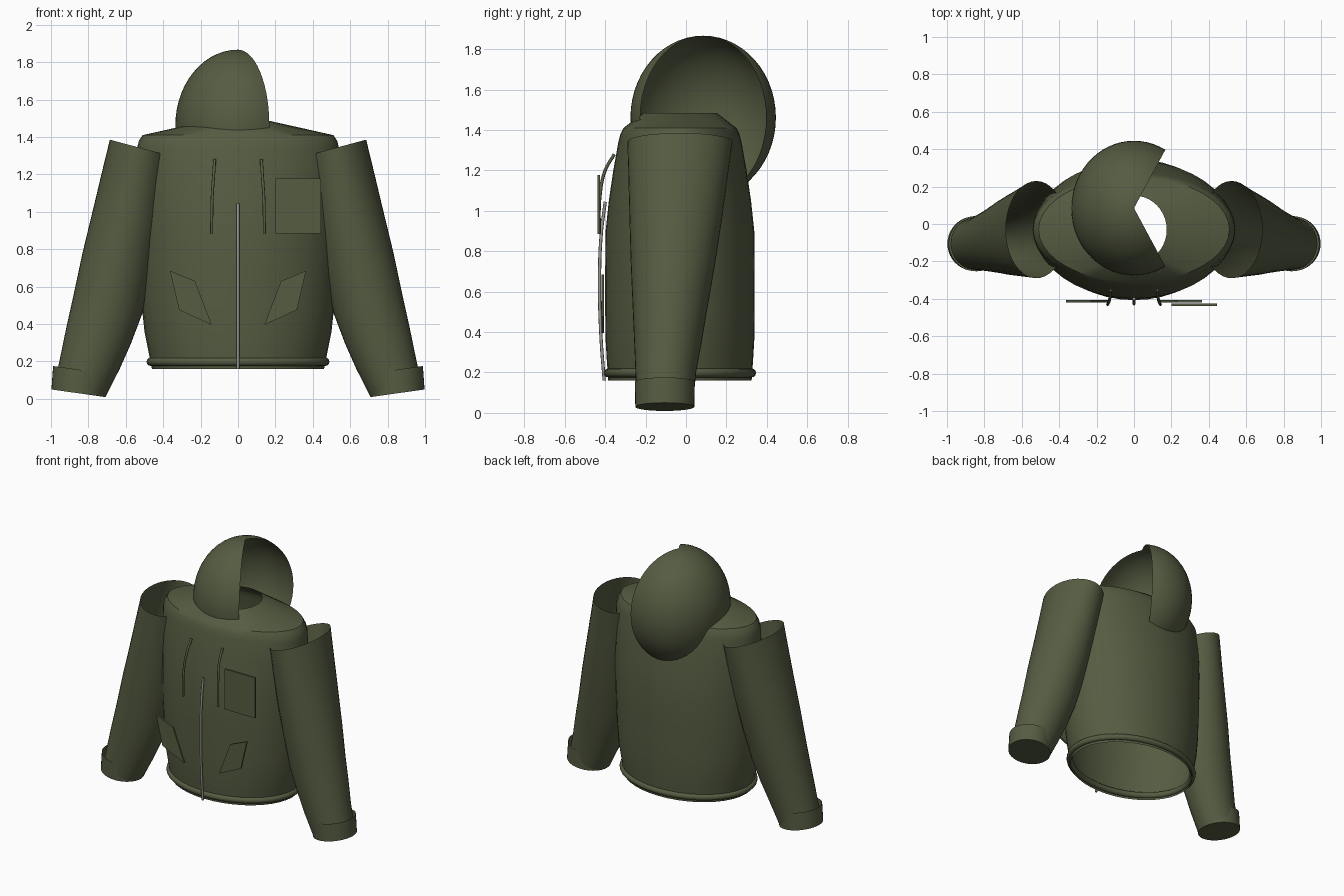
import bpy
import bmesh
from math import sin, cos, pi, radians
from mathutils import Vector, Matrix

cube = bpy.data.objects.get("Cube")
if cube:
    bpy.data.objects.remove(cube, do_unlink=True)


def material(name, rgb):
    m = bpy.data.materials.new(name)
    m.use_nodes = True
    m.diffuse_color = (*rgb, 1)
    m.node_tree.nodes["Principled BSDF"].inputs["Base Color"].default_value = (*rgb, 1)
    return m


OLIVE = material("olive fabric", (0.092, 0.107, 0.054))
GREY = material("zip metal", (0.33, 0.31, 0.28))


def finish(name, bm, mat, smooth=True):
    bmesh.ops.recalc_face_normals(bm, faces=bm.faces)
    mesh = bpy.data.meshes.new(name)
    bm.to_mesh(mesh)
    bm.free()
    mesh.materials.append(mat)
    obj = bpy.data.objects.new(name, mesh)
    bpy.context.collection.objects.link(obj)
    if smooth:
        bpy.ops.object.select_all(action="DESELECT")
        obj.select_set(True)
        bpy.context.view_layer.objects.active = obj
        bpy.ops.object.shade_smooth_by_angle(angle=radians(35))
    return obj


def loft(name, rings, mat, tilt=0, cap_end=False, n=40, closed=False):
    """Skin elliptical rings (x, y, z, rx, ry), tilted about y."""
    bm = bmesh.new()
    turn = Matrix.Rotation(-tilt, 3, "Y")
    loops = []
    for x, y, z, rx, ry in rings:
        angles = [2 * pi * i / n for i in range(n)]
        loops.append([bm.verts.new(Vector((x, y, z)) + turn @ Vector((rx * cos(a), ry * sin(a), 0)))
                      for a in angles])
    pairs = list(zip(loops, loops[1:]))
    if closed:
        pairs.append((loops[-1], loops[0]))
    for a, b in pairs:
        for i in range(n):
            j = (i + 1) % n
            bm.faces.new((a[i], a[j], b[j], b[i]))
    if cap_end:
        bm.faces.new(loops[-1])
    return finish(name, bm, mat)


def tube(name, points, radius, mat):
    """Round cord through a few smooth points."""
    curve = bpy.data.curves.new(name, "CURVE")
    curve.dimensions = "3D"
    curve.bevel_depth = radius
    curve.bevel_resolution = 2
    curve.use_fill_caps = True
    spline = curve.splines.new("BEZIER")
    spline.bezier_points.add(len(points) - 1)
    for bp, p in zip(spline.bezier_points, points):
        bp.co = p
        bp.handle_left_type = bp.handle_right_type = "AUTO"
    curve.materials.append(mat)
    obj = bpy.data.objects.new(name, curve)
    bpy.context.collection.objects.link(obj)
    return obj


def plate(name, outline, y, depth, mat):
    """Flat panel with an xz outline, facing the front."""
    bm = bmesh.new()
    front = bm.faces.new([bm.verts.new((x, y, z)) for x, z in outline])
    back = bmesh.ops.extrude_face_region(bm, geom=[front], use_keep_orig=True)["geom"]
    bmesh.ops.translate(bm, vec=(0, depth, 0),
                        verts=[v for v in back if isinstance(v, bmesh.types.BMVert)])
    return finish(name, bm, mat, smooth=False)


# Body shell, open at the neck and the hem: (z, rx, ry)
MID_Y = -0.03
profile = [(0.16, 0.46, 0.355), (0.26, 0.48, 0.362), (0.36, 0.50, 0.368), (0.5, 0.515, 0.37),
           (0.7, 0.525, 0.37), (0.9, 0.532, 0.368), (1.05, 0.538, 0.352), (1.2, 0.542, 0.33),
           (1.34, 0.54, 0.305), (1.38, 0.53, 0.295), (1.41, 0.51, 0.28), (1.485, 0.175, 0.182)]
loft("body", [(0, MID_Y, z, rx, ry) for z, rx, ry in profile], OLIVE)

# Rolled hem
hem = []
for i in range(12):
    a = 2 * pi * i / 12
    r = 0.022 * cos(a)
    hem.append((0, MID_Y, 0.198 + 0.022 * sin(a), 0.467 + r, 0.355 + r))
loft("hem", hem, OLIVE, closed=True)

# Hood: thin egg-shaped shell with a third cut away
bm = bmesh.new()
across, down = 40, 28
grid = []
for j in range(1, down):
    t = pi * j / down
    row = []
    for i in range(across + 1):
        a = radians(60) + radians(240) * i / across
        row.append(bm.verts.new((0.335 * sin(t) * cos(a), 0.085 + 0.36 * sin(t) * sin(a),
                                 1.462 + 0.405 * cos(t))))
    grid.append(row)
for a, b in zip(grid, grid[1:]):
    for i in range(across):
        bm.faces.new((a[i], b[i], b[i + 1], a[i + 1]))
for row, z in ((grid[0], 1.867), (grid[-1], 1.057)):
    pole = bm.verts.new((0, 0.085, z))
    for i in range(across):
        bm.faces.new((pole, row[i], row[i + 1]))
finish("hood", bm, OLIVE)

sleeve = [(0.522, -0.03, 1.342, 0.169, 0.26), (0.555, -0.04, 1.16, 0.18, 0.245),
          (0.592, -0.05, 0.97, 0.188, 0.23), (0.645, -0.065, 0.73, 0.193, 0.208),
          (0.697, -0.08, 0.5, 0.19, 0.183), (0.745, -0.09, 0.34, 0.178, 0.166),
          (0.79, -0.1, 0.2, 0.162, 0.15), (0.845, -0.105, 0.045, 0.14, 0.14)]
cuff = [(0.842, -0.105, 0.155, 0.148, 0.148), (0.853, -0.105, 0.03, 0.146, 0.146)]
pocket = [(0.364, 0.685), (0.23, 0.63), (0.14, 0.395), (0.315, 0.476)]
cord = [(0.125, -0.355, 1.28), (0.13, -0.40, 1.2), (0.138, -0.425, 1.08), (0.141, -0.43, 0.885)]

for side, s in (("left", 1), ("right", -1)):
    # Sleeve, open at the shoulder, with a closed cuff
    loft(side + "_sleeve", [(s * x, *rest) for x, *rest in sleeve], OLIVE, tilt=s * radians(15))
    loft(side + "_cuff", [(s * x, *rest) for x, *rest in cuff], OLIVE,
         tilt=s * radians(8), cap_end=True)
    # Slanted hand pocket and drawstring
    plate(side + "_hand_pocket", [(s * x, z) for x, z in pocket], -0.419, 0.012, OLIVE)
    tube(side + "_drawstring", [(s * x, y, z) for x, y, z in cord], 0.008, OLIVE)

# Chest pocket
plate("chest_pocket", [(0.2, 0.885), (0.445, 0.885), (0.445, 1.178), (0.2, 1.178)],
      -0.439, 0.013, OLIVE)

# Front zip
tube("zip", [(0, -0.405, 0.16), (0, -0.421, 0.38), (0, -0.428, 0.65), (0, -0.42, 0.88),
             (0, -0.40, 1.045)], 0.008, GREY)
